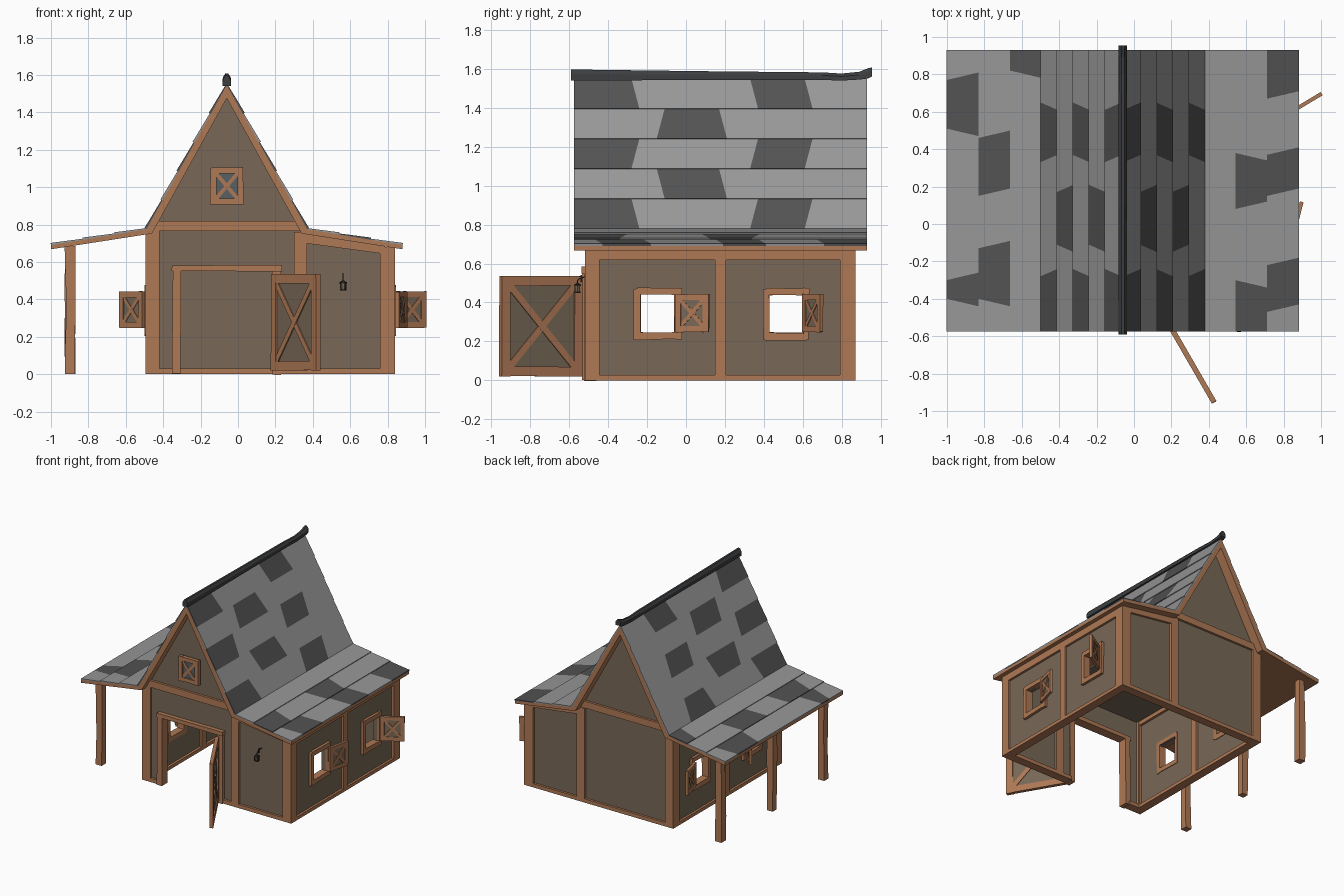
import bpy, bmesh, math, random
from mathutils import Vector, Matrix

if "Cube" in bpy.data.objects:
    bpy.data.objects.remove(bpy.data.objects["Cube"])

random.seed(4)
CX = -0.06  # x of the ridge; the roof is symmetric about it


def material(name, r, g, b):
    m = bpy.data.materials.new(name)
    m.diffuse_color = (r, g, b, 1)
    m.use_nodes = True
    m.node_tree.nodes["Principled BSDF"].inputs["Base Color"].default_value = m.diffuse_color
    return m


MATS = [material("timber", 0.43, 0.19, 0.09), material("plaster wall", 0.19, 0.14, 0.095),
        material("light slate", 0.31, 0.31, 0.31), material("dark slate", 0.085, 0.085, 0.085),
        material("ridge slate", 0.045, 0.047, 0.05), material("iron", 0.03, 0.026, 0.022),
        material("window grey", 0.10, 0.115, 0.125)]
WOOD, WALL, LIGHT, DARK, RIDGE, IRON, GREY = range(7)


def finish(name, bm):
    bmesh.ops.recalc_face_normals(bm, faces=bm.faces)
    me = bpy.data.meshes.new(name)
    bm.to_mesh(me)
    bm.free()
    for m in MATS:
        me.materials.append(m)
    ob = bpy.data.objects.new(name, me)
    bpy.context.collection.objects.link(ob)
    return ob


def loft(bm, rings, mat):
    """Closed solid through a list of equal-length rings."""
    vs = [[bm.verts.new(p) for p in r] for r in rings]
    n = len(vs[0])
    fs = [bm.faces.new(vs[0]), bm.faces.new(vs[-1][::-1])]
    for a, b in zip(vs, vs[1:]):
        fs += [bm.faces.new((a[i], b[i], b[(i + 1) % n], a[(i + 1) % n])) for i in range(n)]
    for f in fs:
        f.material_index = mat


def plane(origin, u, v):
    """Frame with u along the panel, v as depth, z up."""
    u, v = Vector(u).normalized(), Vector(v).normalized()
    return lambda a, d, z: Vector(origin) + u * a + v * d + Vector((0, 0, z))


def build(name, frame, pieces):
    """Each piece is (material, outline in u/z, depth from, depth to)."""
    bm = bmesh.new()
    for mat, pts, d0, d1 in pieces:
        loft(bm, [[frame(a, d, z) for a, z in pts] for d in (d0, d1)], mat)
    return finish(name, bm)


def rect(u0, u1, z0, z1, j=0.0):
    r = lambda: random.uniform(-j, j)
    return [(u0 + r(), z0 + r()), (u1 + r(), z0 + r()), (u1 + r(), z1 + r()), (u0 + r(), z1 + r())]


def bar(a, b, w):
    a, b = Vector(a), Vector(b)
    n = (b - a).normalized().orthogonal() * w / 2
    return [tuple(p) for p in (a - n, b - n, b + n, a + n)]


def border(u0, u1, z0, z1, w, d0, d1, j=0.003):
    return [(WOOD, rect(*r, j), d0, d1) for r in
            ((u0, u0 + w, z0, z1), (u1 - w, u1, z0, z1),
             (u0 + w / 2, u1 - w / 2, z0, z0 + w), (u0 + w / 2, u1 - w / 2, z1 - w, z1))]


def cross_panel(u0, u1, z0, z1, w, brace, d, fill=WALL):
    """Framed board with an X brace, depth centred on zero."""
    a, b, c, e = u0 + w * .8, u1 - w * .8, z0 + w * .8, z1 - w * .8
    return border(u0, u1, z0, z1, w, -d / 2, d / 2, 0.002) + [
        (fill, rect(a, b, c, e), -d * .2, d * .2),
        (WOOD, bar((a, c), (b, e), brace), -d * .42, d * .42),
        (WOOD, bar((a, e), (b, c), brace), -d * .38, d * .38)]


FRONT = plane((0, -0.52, 0), (1, 0, 0), (0, -1, 0))
BACK = plane((0, 0.87, 0), (1, 0, 0), (0, 1, 0))
RIGHT = plane((0.84, 0, 0), (0, 1, 0), (1, 0, 0))
LEFT = plane((-0.495, 0, 0), (0, 1, 0), (-1, 0, 0))

# End walls with gable; the front one has the doorway
top = [(0.825, 0.668), (0.37, 0.75), (CX, 1.5), (-0.48, 0.755)]
door_gap = [(-0.32, 0.003), (-0.32, 0.56), (0.2, 0.56), (0.2, 0.003)]
build("front_wall", FRONT, [(WALL, [(-0.48, 0.003)] + door_gap + [(0.825, 0.003)] + top, -0.05, -0.018)])
build("back_wall", BACK, [(WALL, [(-0.48, 0.003), (0.825, 0.003)] + top, -0.05, -0.018)])

# Timber framing on the end walls
posts = [rect(-0.495, -0.42, 0, 0.775), rect(0.30, 0.37, 0, 0.76), rect(0.76, 0.84, 0, 0.67),
         [(-0.49, 0.765), (0.37, 0.765), (0.345, 0.82), (-0.465, 0.82)],
         [(0.36, 0.70), (0.84, 0.635), (0.84, 0.672), (0.36, 0.757)]]
for name, fr, base in (("front_framing", FRONT, [(-0.495, -0.34), (0.22, 0.84)]),
                       ("back_framing", BACK, [(-0.495, 0.84)])):
    build(name, fr, [(WOOD, p, -0.07, 0) for p in posts + [rect(a, b, 0, 0.03) for a, b in base]])

# Side walls with two windows each, framing and window trim
for side, fr, h in (("right", RIGHT, 0.68), ("left", LEFT, 0.765)):
    parts = [rect(-0.5, 0.85, 0.003, 0.24), rect(-0.5, 0.85, 0.44, h - 0.01), rect(-0.5, -0.235, 0.24, 0.44),
             rect(-0.055, 0.425, 0.24, 0.44), rect(0.60, 0.85, 0.24, 0.44)]
    build(side + "_wall", fr, [(WALL, p, -0.05, -0.018) for p in parts])
    beams = [rect(-0.52, 0.87, 0, 0.027), rect(-0.52, 0.87, h - 0.062, h), rect(-0.52, -0.445, 0, h),
             rect(0.15, 0.205, 0, h), rect(0.79, 0.87, 0, h)]
    build(side + "_framing", fr, [(WOOD, p, -0.07, 0) for p in beams])
    for i, y in enumerate((-0.145, 0.5125)):
        build(f"{side}_window_trim_{i + 1}", fr,
              border(y - 0.12, y + 0.12, 0.21, 0.472, 0.033, -0.055, 0.004, 0.005))

# Ceiling
build("ceiling", FRONT, [(WALL, rect(-0.47, 0.36, 0.735, 0.75), -1.34, -0.04)])

# Doorway trim and open door
build("door_frame", FRONT, [(WOOD, rect(-0.352, -0.305, 0, 0.56, .004), -0.06, 0.014),
                            (WOOD, rect(0.185, 0.232, 0, 0.56, .004), -0.06, 0.005),
                            (WOOD, rect(-0.355, 0.235, 0.548, 0.58, .004), -0.06, 0.016)])
door = plane((0.187, -0.535, 0), (0.5, -0.866, 0), (0.866, 0.5, 0))
build("door", door, cross_panel(0, 0.482, 0.02, 0.535, 0.05, 0.035, 0.028))

# Gable window
build("gable_window", plane((CX, -0.535, 0), (1, 0, 0), (0, -1, 0)),
      cross_panel(-0.088, 0.088, 0.907, 1.105, 0.032, 0.02, 0.03, GREY))

# Open shutters
for name, x, y, dx, dy in (("right_shutter_front", 0.852, -0.055, 0.045, 0.175),
                           ("right_shutter_back", 0.85, 0.605, 0.15, 0.09),
                           ("left_shutter_front", -0.505, -0.055, -0.125, 0.13),
                           ("left_shutter_back", -0.505, 0.605, -0.045, 0.175)):
    build(name, plane((x, y, 0), (dx, dy, 0), (-dy, dx, 0)),
          cross_panel(0, 0.178, 0.248, 0.442, 0.03, 0.02, 0.02))

# Porch posts
for i, y in enumerate((-0.47, 0.185, 0.84)):
    bm = bmesh.new()
    rings = []
    for z in (0, 0.2, 0.45, 0.685):
        w, s = 0.026 + random.uniform(-.003, .003), random.uniform(-.003, .003)
        rings.append([(-0.897 + s + a * w, y + b * w, z) for a, b in ((-1, -1), (1, -1), (1, 1), (-1, 1))])
    loft(bm, rings, WOOD)
    finish(f"porch_post_{i + 1}", bm)

# Timber roof deck: one profile, mirrored about the ridge
outer = [(0.94, 0.69), (0.43, 0.775), (0, 1.545)]
inner = [(0.94, 0.668), (0.40, 0.752), (0, 1.475)]
mirror = lambda pts: [(-x, z) for x, z in pts[:2]][::-1]
profile = [(CX + x, z) for x, z in outer + mirror(outer) + mirror(inner)[::-1] + inner[::-1]]
build("roof_deck", plane((0, 0, 0), (1, 0, 0), (0, 1, 0)), [(WOOD, profile, -0.575, 0.93)])

# Slate shingles: rows of (joints along y, indices of dark slates)
ODD = ([-0.575, -0.26, 0.03, 0.35, 0.63, 0.93], (0, 3))
EVEN = ([-0.575, -0.13, 0.19, 0.49, 0.80, 0.93], (1,))
STEEP = [ODD, EVEN, ODD, EVEN, ODD]
LOW = [([-0.575, -0.52, -0.13, 0.25, 0.55, 0.93], ()),
       ([-0.575, -0.32, 0.10, 0.36, 0.66, 0.93], (0, 2)),
       ([-0.575, -0.45, -0.2, 0.17, 0.39, 0.69, 0.93], (1, 3, 5))]
LOW_LEFT = [([-0.575, -0.3, 0.04, 0.45, 0.80, 0.93], (4,)),
            ([-0.575, -0.42, -0.11, 0.17, 0.48, 0.75, 0.93], (1, 3)),
            ([-0.575, -0.42, -0.28, 0.19, 0.49, 0.79, 0.93], (1, 4))]


def shingles(name, sx, a, b, rows):
    bm = bmesh.new()
    a, b = Vector((a[0], 0, a[1])), Vector((b[0], 0, b[1]))
    d = b - a
    n = Vector((-d.z, 0, d.x)).normalized()
    for r, (joints, darks) in enumerate(rows):
        slant = [0] + [random.choice((-1, 1)) * 0.02 for _ in joints[2:]] + [0]
        for i in range(len(joints) - 1):
            rings = []
            for t, h, s in ((r, 0.006, 1), (r + 1, 0.012, -1)):
                p = a + d * (t / len(rows))
                q = p + n * h
                y0, y1 = joints[i] + s * slant[i], joints[i + 1] + s * slant[i + 1]
                rings.append([(CX + sx * c.x, y, c.z) for c, y in ((p, y0), (p, y1), (q, y1), (q, y0))])
            loft(bm, rings, DARK if i in darks else LIGHT)
    finish(name, bm)


for side, sx, low in (("right", 1, LOW), ("left", -1, LOW_LEFT)):
    shingles(side + "_steep_shingles", sx, outer[2], outer[1], STEEP)
    shingles(side + "_low_shingles", sx, outer[1], outer[0], low)

# Ridge cap, sagging then kicked up at the back
bm = bmesh.new()
rings = []
for y, lo, hi in ((-0.592, 1.54, 1.597), (0.1, 1.543, 1.588), (0.7, 1.543, 1.582), (0.8, 1.54, 1.576),
                  (0.89, 1.545, 1.585), (0.935, 1.55, 1.603), (0.955, 1.56, 1.607)):
    rings.append([(CX + x, y, lo + (hi - lo) * k) for x, k in
                  ((-0.023, 0), (0.023, 0), (0.021, 0.6), (0.008, 1), (-0.008, 1), (-0.021, 0.6))])
loft(bm, rings, RIDGE)
finish("ridge_cap", bm)

# Lantern on its hook
bm = bmesh.new()
for z0, z1, r0, r1, mat in ((0.448, 0.455, .017, .017, IRON), (0.455, 0.485, .012, .016, WALL),
                            (0.485, 0.492, .021, .02, IRON), (0.492, 0.502, .016, .004, IRON)):
    loft(bm, [[(0.562 + r * math.cos(k * math.pi / 3), -0.558 + r * math.sin(k * math.pi / 3), z)
               for k in range(6)] for z, r in ((z0, r0), (z1, r1))], mat)
for k in range(4):
    x, y = 0.562 + 0.015 * (1 if k % 2 else -1), -0.558 + 0.012 * (1 if k > 1 else -1)
    loft(bm, [[(x + p, y + q, z) for p, q in ((-.002, -.002), (.002, -.002), (.002, .002), (-.002, .002))]
              for z in (0.45, 0.488)], IRON)
finish("lantern", bm)
hook = [(-0.50, 0.53), (-0.525, 0.53), (-0.548, 0.522), (-0.558, 0.512), (-0.558, 0.498)]
build("lantern_hook", plane((0.562, 0, 0), (0, 1, 0), (1, 0, 0)),
      [(IRON, bar(a, b, 0.006), -0.003, 0.003) for a, b in zip(hook, hook[1:])]
      + [(IRON, rect(-0.543, -0.534, 0.505, 0.54), -0.003, 0.003)])
